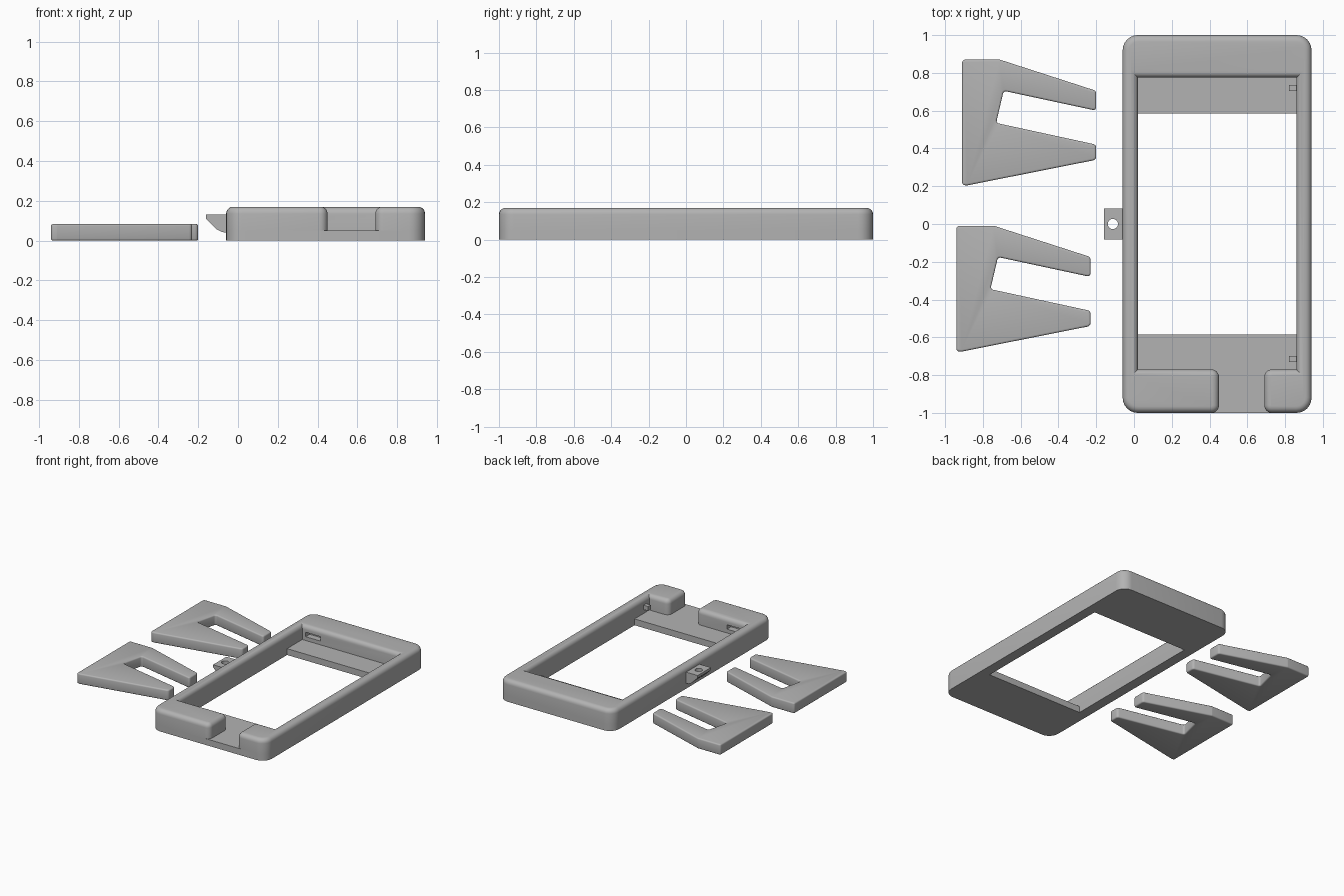
import bpy, bmesh, math
from mathutils import Vector

if "Cube" in bpy.data.objects:
    bpy.data.objects.remove(bpy.data.objects["Cube"])

grey = bpy.data.materials.new("light grey plastic")
grey.diffuse_color = (0.45, 0.45, 0.45, 1)
grey.use_nodes = True
grey.node_tree.nodes["Principled BSDF"].inputs["Base Color"].default_value = grey.diffuse_color


def fillet(points, steps=6):
    """Outline from (x, y, radius) corners; rounded corners become arcs."""
    out = []
    n = len(points)
    for i, (x, y, r) in enumerate(points):
        p = Vector((x, y))
        if r == 0:
            out.append(p)
            continue
        a = (Vector(points[i - 1][:2]) - p).normalized()
        b = (Vector(points[(i + 1) % n][:2]) - p).normalized()
        half = a.angle(b) / 2
        centre = p + (a + b).normalized() * (r / math.sin(half))
        start = p + a * (r / math.tan(half)) - centre
        end = p + b * (r / math.tan(half)) - centre
        turn = math.atan2(start.x * end.y - start.y * end.x, start.dot(end))
        for k in range(steps + 1):
            t = turn * k / steps
            c, s = math.cos(t), math.sin(t)
            out.append(centre + Vector((start.x * c - start.y * s,
                                        start.x * s + start.y * c)))
    return out


def prism(name, outline, z0, z1, bevel=0, both=False, segments=5):
    """Extrude an outline upward and round its top (and bottom) rim."""
    bm = bmesh.new()
    face = bm.faces.new([bm.verts.new((p[0], p[1], z0)) for p in outline])
    ext = bmesh.ops.extrude_face_region(bm, geom=[face], use_keep_orig=True)
    top = [v for v in ext["geom"] if isinstance(v, bmesh.types.BMVert)]
    bmesh.ops.translate(bm, verts=top, vec=(0, 0, z1 - z0))
    bmesh.ops.recalc_face_normals(bm, faces=bm.faces)
    if bevel:
        rim = [e for e in bm.edges
               if all(v.co.z > z1 - 1e-5 for v in e.verts)
               or both and all(v.co.z < z0 + 1e-5 for v in e.verts)]
        bmesh.ops.bevel(bm, geom=rim, offset=bevel, segments=segments,
                        profile=0.5, affect='EDGES')
    me = bpy.data.meshes.new(name)
    bm.to_mesh(me)
    bm.free()
    ob = bpy.data.objects.new(name, me)
    bpy.context.collection.objects.link(ob)
    me.materials.append(grey)
    return ob


def rect(x0, x1, y0, y1):
    return [(x0, y0), (x1, y0), (x1, y1), (x0, y1)]


def select(ob):
    bpy.ops.object.select_all(action='DESELECT')
    ob.select_set(True)
    bpy.context.view_layer.objects.active = ob


def cut(ob, cutter):
    """Subtract the cutter from the object and discard it."""
    cutter.hide_render = True
    mod = ob.modifiers.new("cut", 'BOOLEAN')
    mod.operation = 'DIFFERENCE'
    mod.solver = 'EXACT'
    mod.object = cutter
    select(ob)
    bpy.ops.object.modifier_apply(modifier=mod.name)
    bpy.data.objects.remove(cutter, do_unlink=True)


def smooth(ob):
    select(ob)
    bpy.ops.object.shade_smooth_by_angle(angle=math.radians(35))


# Base plate with the large window
FLOOR, TOP = 0.05, 0.17
base = prism("base_plate", fillet([(-0.06, -1, 0.08), (0.94, -1, 0.08),
                                   (0.94, 1, 0.08), (-0.06, 1, 0.08)]), 0, FLOOR)
cut(base, prism("window_cutter", rect(0.02, 0.86, -0.585, 0.585), -0.1, 0.1))
smooth(base)

# Raised rim, open at the front
rim = prism("raised_rim", fillet([
    (0.69, -1, 0.04), (0.94, -1, 0.08), (0.94, 1, 0.08), (-0.06, 1, 0.08),
    (-0.06, -1, 0.08), (0.45, -1, 0.04), (0.45, -0.77, 0.04), (0.02, -0.77, 0),
    (0.02, 0.775, 0), (0.86, 0.775, 0), (0.86, -0.77, 0), (0.69, -0.77, 0.04)]),
    FLOOR, TOP, bevel=0.035)

# Slots in both end walls
for y in (-0.77, 0.775):
    cut(rim, prism("slot_cutter", rect(0.05, 0.18, y - 0.05, y + 0.05), 0.08, 0.115))
smooth(rim)

# Small pegs on the right inner wall
for y in (-0.715, 0.72):
    prism("wall_peg", rect(0.82, 0.87, y - 0.016, y + 0.016), 0.08, 0.115)

# Side tab with a screw hole: a profile in x and z, swept along y
tab = prism("side_tab", [(-0.055, 0.04), (-0.055, 0.13), (-0.16, 0.13),
                         (-0.16, 0.11), (-0.105, 0.055), (-0.08, 0.043)], -0.083, 0.083)
for v in tab.data.vertices:
    v.co = (v.co.x, -v.co.z, v.co.y)
hole = [(-0.112 + 0.027 * math.cos(k * math.tau / 24),
         0.027 * math.sin(k * math.tau / 24)) for k in range(24)]
cut(tab, prism("hole_cutter", hole, 0, 0.2))
smooth(tab)

# Two notched stands lying flat
STAND = [(-0.91, 0.205, 0.015), (-0.88, 0.205, 0.02), (-0.20, 0.34, 0.02),
         (-0.20, 0.42, 0.02), (-0.73, 0.535, 0.015), (-0.69, 0.705, 0.015),
         (-0.20, 0.60, 0.015), (-0.20, 0.705, 0.02), (-0.71, 0.87, 0.02),
         (-0.91, 0.87, 0.015)]
for name, dx, dy in (("back_stand", 0, 0), ("front_stand", -0.03, -0.88)):
    stand = prism(name, fillet([(x + dx, y + dy, r) for x, y, r in STAND], 4),
                  0, 0.083, bevel=0.01, both=True, segments=3)
    smooth(stand)
